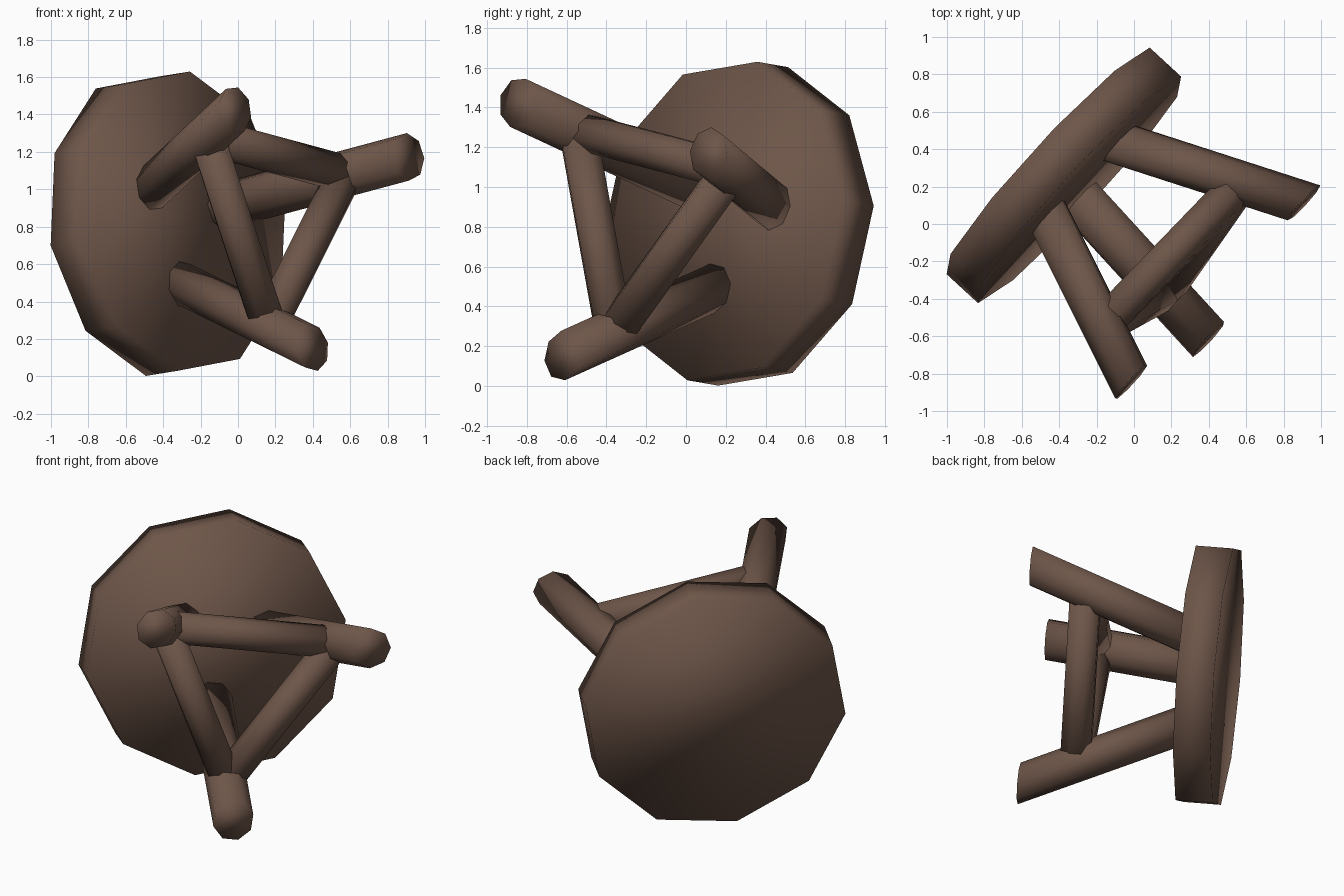
import bpy, bmesh, math
from mathutils import Vector

if "Cube" in bpy.data.objects:
    bpy.data.objects.remove(bpy.data.objects["Cube"])

# Brown wood, used for everything
wood = bpy.data.materials.new("brown wood")
wood.diffuse_color = (0.155, 0.092, 0.066, 1)
wood.use_nodes = True
wood.node_tree.nodes["Principled BSDF"].inputs["Base Color"].default_value = wood.diffuse_color

# Frame of the tipped-over stool: A points from seat to feet, U across, V up
A = Vector((0.73, -0.674, 0.117)).normalized()
U = Vector((0.674, 0.73, 0)).normalized()
V = A.cross(U)


def polar(angle, radius):
    """Offset in the seat plane, angle measured from V towards U."""
    t = math.radians(angle)
    return (U * math.sin(t) + V * math.cos(t)) * radius


def prism(name, start, end, radius, sides, turn=0, axes=None):
    """Capped smooth prism; ends lie in the plane of the given two axes."""
    if axes is None:
        d = (end - start).normalized()
        p = (A - d * A.dot(d)).normalized()
        axes = (p, d.cross(p))
    bm = bmesh.new()
    rings = []
    for c in (start, end):
        ring = []
        for i in range(sides):
            t = math.radians(turn) + math.tau * i / sides
            ring.append(bm.verts.new(c + (axes[0] * math.sin(t) + axes[1] * math.cos(t)) * radius))
        rings.append(ring)
    for i in range(sides):
        j = (i + 1) % sides
        bm.faces.new((rings[0][i], rings[0][j], rings[1][j], rings[1][i]))
    for ring in rings:
        bm.faces.new(ring)
    bmesh.ops.recalc_face_normals(bm, faces=bm.faces[:])
    for f in bm.faces:
        f.smooth = True
    mesh = bpy.data.meshes.new(name)
    bm.to_mesh(mesh)
    bm.free()
    mesh.materials.append(wood)
    ob = bpy.data.objects.new(name, mesh)
    bpy.context.collection.objects.link(ob)
    return ob


# Seat: ten-sided disc standing on its rim
centre = Vector((-0.375, 0.26, 0.816))
prism("seat", centre - A * 0.115, centre + A * 0.115, 0.82, 10, 10.7, (U, V))

# Splayed legs, cut parallel to the seat
root_mid = Vector((-0.268, 0.195, 0.805))
tip_mid = root_mid + A * 0.957
legs = []
for i, angle in enumerate((-49.3, 70.7, 190.7)):
    root = root_mid + polar(angle, 0.325)
    tip = tip_mid + polar(angle, 0.782)
    legs.append((root, tip))
    inner = root + (root - tip) * 0.08
    prism(f"leg_{i + 1}", inner, tip, 0.128, 8, angle + 22.5, (U, V))

# Stretchers joining the legs
joints = [r.lerp(t, 0.655) for r, t in legs]
for i in range(3):
    prism(f"stretcher_{i + 1}", joints[i], joints[(i + 1) % 3], 0.1, 8, 22.5)
